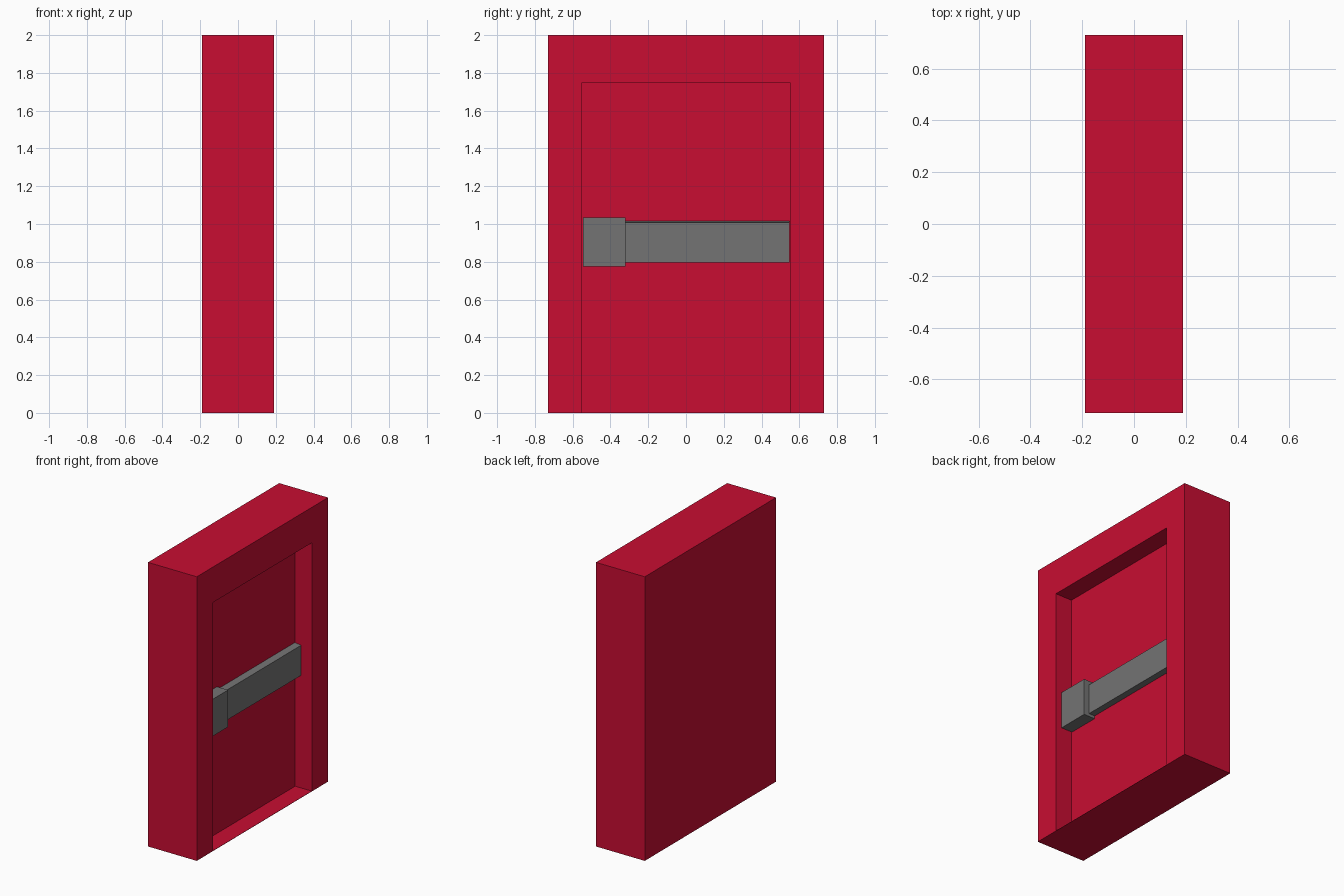
import bpy, bmesh

if "Cube" in bpy.data.objects:
    bpy.data.objects.remove(bpy.data.objects["Cube"])


def material(name, rgb):
    m = bpy.data.materials.new(name)
    m.diffuse_color = (*rgb, 1)
    m.use_nodes = True
    m.node_tree.nodes["Principled BSDF"].inputs["Base Color"].default_value = m.diffuse_color
    return m


RED = material("red", (0.578, 0.004, 0.032))
GRAY = material("gray", (0.174, 0.174, 0.174))


def prism(name, profile, low, high, place, mat):
    """Extrude a closed 2D profile from low to high; place maps (u, v, w) to xyz."""
    bm = bmesh.new()
    ends = [[bm.verts.new(place(u, v, w)) for u, v in profile] for w in (low, high)]
    n = len(profile)
    for ring in ends:
        bm.faces.new(ring)
    for i in range(n):
        j = (i + 1) % n
        bm.faces.new((ends[0][i], ends[0][j], ends[1][j], ends[1][i]))
    bmesh.ops.recalc_face_normals(bm, faces=bm.faces)
    mesh = bpy.data.meshes.new(name)
    bm.to_mesh(mesh)
    bm.free()
    mesh.materials.append(mat)
    ob = bpy.data.objects.new(name, mesh)
    bpy.context.collection.objects.link(ob)
    return ob


def rect(u0, u1, v0, v1):
    return [(u0, v0), (u1, v0), (u1, v1), (u0, v1)]


def along_y(u, v, w):
    return (u, w, v)


FRONT, BACK, SIDE = 0.19, 0.06, 0.55   # recess opening, recess back, half recess width

# Door slab with a recess in one broad side, reaching down to a thin sill
slab = prism("door_slab", rect(-FRONT, FRONT, 0, 2), -0.73, 0.73, along_y, RED)
cutter = prism("recess_cutter", rect(BACK, 0.4, 0.002, 1.75), -SIDE, SIDE, along_y, RED)
cut = slab.modifiers.new("recess", 'BOOLEAN')
cut.operation = 'DIFFERENCE'
cut.solver = 'EXACT'
cut.object = cutter
bpy.context.view_layer.objects.active = slab
bpy.ops.object.modifier_apply(modifier=cut.name)
bpy.data.objects.remove(cutter)

# Push bar with a slightly sloping top
bar = [(BACK, 0.795), (0.107, 0.795), (0.107, 1.007), (BACK, 1.015)]
prism("push_bar", bar, -0.33, 0.548, along_y, GRAY)

# Latch housing at the bar's end
prism("latch_housing", rect(BACK, 0.147, 0.775, 1.035), -0.545, -0.32, along_y, GRAY)
